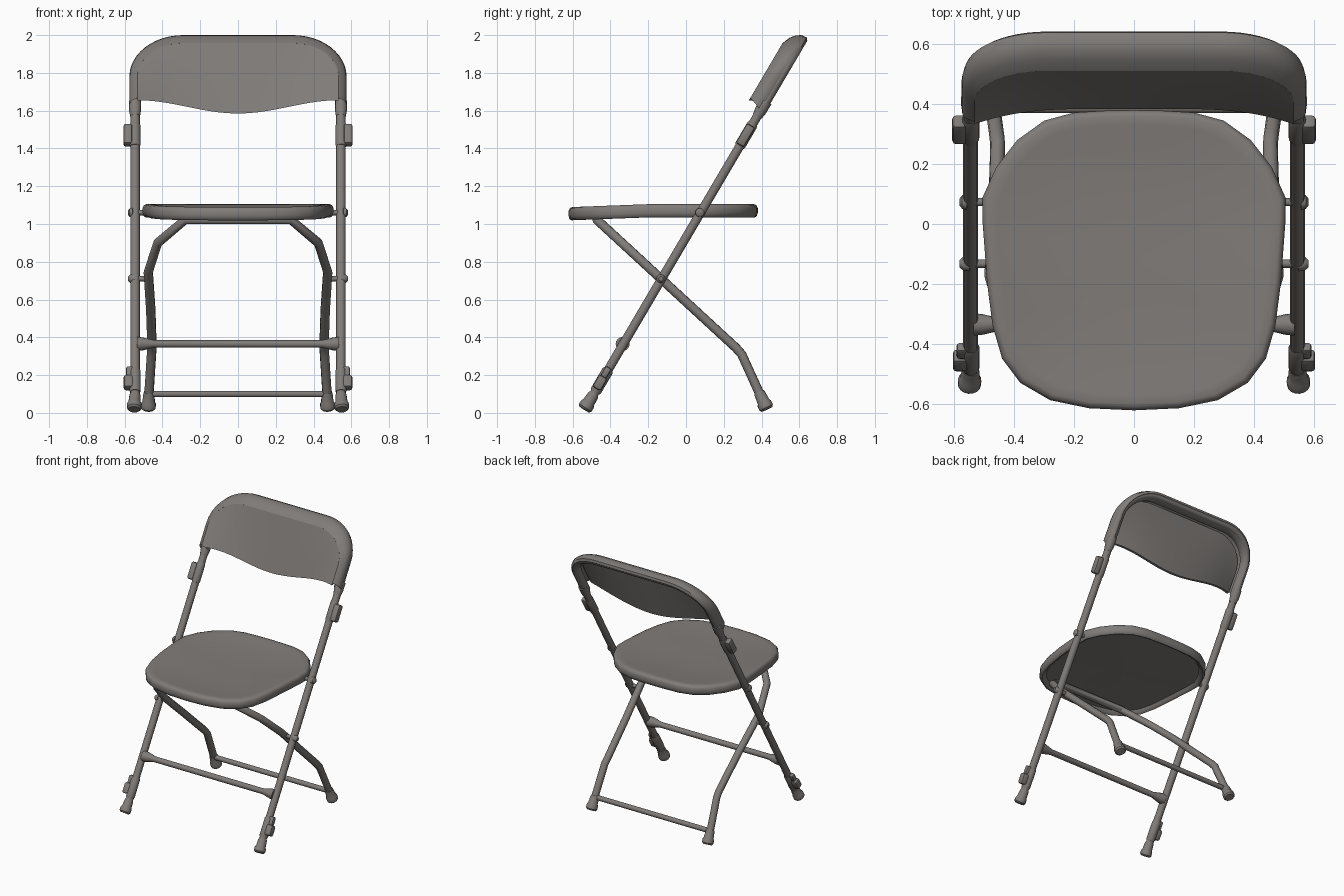
import bpy, bmesh, math
from mathutils import Vector

cube = bpy.data.objects.get("Cube")
if cube:
    bpy.data.objects.remove(cube)

mat = bpy.data.materials.new("warm grey")
mat.use_nodes = True
GREY = (0.215, 0.2, 0.19, 1)
mat.diffuse_color = GREY
mat.node_tree.nodes["Principled BSDF"].inputs["Base Color"].default_value = GREY

LEAN = 0.588                    # backward slope of the front frame
TILT = -math.atan(LEAN)


def on_frame(x, z, d=0.0):
    """Point on the leaning frame plane, moved d along y."""
    return Vector((x, LEAN * z - 0.55 + d, z))


def finish(ob, angle=40):
    ob.data.materials.clear()
    ob.data.materials.append(mat)
    bpy.ops.object.select_all(action='DESELECT')
    ob.select_set(True)
    bpy.context.view_layer.objects.active = ob
    bpy.ops.object.shade_smooth_by_angle(angle=math.radians(angle))
    return ob


def from_bmesh(name, bm, angle=40):
    bmesh.ops.recalc_face_normals(bm, faces=bm.faces)
    me = bpy.data.meshes.new(name)
    bm.to_mesh(me)
    bm.free()
    ob = bpy.data.objects.new(name, me)
    bpy.context.collection.objects.link(ob)
    return finish(ob, angle)


def tube(name, points, radius):
    cu = bpy.data.curves.new(name, 'CURVE')
    cu.dimensions = '3D'
    cu.bevel_depth = radius
    cu.bevel_resolution = 3
    cu.use_fill_caps = True
    sp = cu.splines.new('POLY')
    sp.points.add(len(points) - 1)
    for p, co in zip(sp.points, points):
        p.co = (*co, 1)
    ob = bpy.data.objects.new(name, cu)
    bpy.context.collection.objects.link(ob)
    bpy.ops.object.select_all(action='DESELECT')
    ob.select_set(True)
    bpy.context.view_layer.objects.active = ob
    bpy.ops.object.convert(target='MESH')
    return finish(bpy.context.view_layer.objects.active)


def skin(bm, rings, closed):
    """Join rows of points with quads."""
    rows = [[bm.verts.new(p) for p in r] for r in rings]
    n = len(rows[0])
    for a, b in zip(rows, rows[1:]):
        for i in range(n if closed else n - 1):
            j = (i + 1) % n
            bm.faces.new((a[i], a[j], b[j], b[i]))
    return rows


def lathe(name, start, end, profile, sides=16):
    """Round part along an axis; profile is (fraction, radius)."""
    start, end = Vector(start), Vector(end)
    turn = (end - start).to_track_quat('Z', 'Y')
    bm = bmesh.new()
    rings = []
    for t, r in profile:
        c = start.lerp(end, t)
        rings.append([c + turn @ Vector((r * math.cos(a), r * math.sin(a), 0))
                      for a in (i * math.tau / sides for i in range(sides))])
    rows = skin(bm, rings, True)
    bm.faces.new(rows[0])
    bm.faces.new(rows[-1])
    return from_bmesh(name, bm)


def block(name, centre, size, bevel):
    bm = bmesh.new()
    bmesh.ops.create_cube(bm, size=1)
    bmesh.ops.scale(bm, vec=size, verts=bm.verts)
    bmesh.ops.bevel(bm, geom=bm.edges[:], offset=bevel, segments=2, affect='EDGES', profile=0.5)
    ob = from_bmesh(name, bm)
    ob.location = centre
    ob.rotation_euler.x = TILT
    return ob


# Rounded arch shared by frame and backrest rim
CX, CZ, RX, RZ = 0.29, 1.78, 0.285, 0.22


def arch(inset, bottom):
    half = [(CX + RX - inset, bottom), (CX + RX - inset, (bottom + CZ) / 2)]
    for i in range(13):
        a = math.pi / 2 * i / 12
        half.append((CX + (RX - inset) * math.cos(a), CZ + (RZ - inset) * math.sin(a)))
    half.append((CX / 2, CZ + RZ - inset))
    return half + [(-x, z) for x, z in reversed(half)]


# Front frame
tube("front_frame", [on_frame(x, z, 0.004) for x, z in arch(0.03, 0.06)], 0.025)

# Backrest rim rolled around the frame
rim_profile = [(0.042, -0.09), (0.014, -0.07), (0.002, -0.045), (0, -0.015), (0.012, 0.02),
               (0.03, 0.034), (0.052, 0.025), (0.062, 0), (0.055, -0.03)]
bm = bmesh.new()
skin(bm, [[on_frame(x, z, d) for x, z in arch(k, 1.605 - 0.7 * d)] for k, d in rim_profile], False)
from_bmesh("backrest_rim", bm, 50)

# Backrest panel, dished towards the bottom centre
HALF, INSET = 0.533, 0.042
bm = bmesh.new()
layers = []
for depth in (0, 0.018):
    rows = []
    for i in range(33):
        u = math.sin(math.pi / 2 * (i / 16 - 1))
        x = u * HALF
        e = max(0, (abs(x) - CX) / (HALF - CX))
        top = CZ + (RZ - INSET) * math.sqrt(max(0, 1 - e * e))
        low = 1.585 + 0.035 * (1 - math.cos(math.pi * u))
        row = []
        for j in range(9):
            v = j / 8
            d = -0.09 + 0.092 * (1 - v) * (1 - u * u) + depth
            row.append(on_frame(x, low + (top - low) * v, d))
        rows.append(row)
    layers.append(skin(bm, rows, False))
front, back = layers
for a, b in zip(front, front[1:]):
    i = front.index(a)
    c, d = back[i], back[i + 1]
    bm.faces.new((a[0], b[0], d[0], c[0]))
    bm.faces.new((a[-1], b[-1], d[-1], c[-1]))
from_bmesh("backrest_panel", bm)

# Seat: concentric rings of one rounded outline, hollow below
half = [(0.1, 0.378), (0.2, 0.372), (0.3, 0.345), (0.39, 0.28), (0.46, 0.19), (0.505, 0.09),
        (0.505, 0), (0.49, -0.2), (0.472, -0.34), (0.44, -0.45), (0.38, -0.53),
        (0.28, -0.588), (0.15, -0.615)]
outline = [(0, 0.38)] + half + [(0, -0.622)] + [(-x, y) for x, y in reversed(half)]
seat_rings = [(0.05, 1.05), (0.5, 1.055), (0.92, 1.06), (0.945, 1.04), (0.97, 1.035), (0.99, 1.042),
              (1, 1.06), (1, 1.085), (0.985, 1.1), (0.96, 1.105), (0.9, 1.102),
              (0.75, 1.093), (0.5, 1.084), (0.25, 1.08), (0.05, 1.079)]
MID = -0.12
bm = bmesh.new()
rings = []
for s, z in seat_rings:
    ring = []
    for x, y in outline:
        py = MID + (y - MID) * s
        ring.append((x * s, py, z - 0.016 * max(0, (-0.2 - py) / 0.42)))
    rings.append(ring)
rows = skin(bm, rings, True)
bm.faces.new(rows[0])
bm.faces.new(rows[-1])
from_bmesh("seat", bm, 50)

# Rear leg hoop, running under the seat front
def rear_y(z):
    return -0.48 + (1.03 - z) * 1.086

leg = [(0.28, 1.022), (0.425, 0.9), (0.475, 0.745), (0.462, 0.55), (0.455, 0.345)]
side = [Vector((x, rear_y(z), z)) for x, z in leg]
side += [Vector((0.458, 0.295, 0.31)), Vector((0.472, 0.395, 0.09))]
tube("rear_leg_hoop", [Vector((-p.x, p.y, p.z)) for p in reversed(side)] + side, 0.025)
tube("rear_crossbar", [(-0.465, 0.388, 0.1), (0.465, 0.388, 0.1)], 0.018)

# Front crossbar with flared ends
lathe("front_crossbar", on_frame(-0.535, 0.365), on_frame(0.535, 0.365),
      [(0, 0.037), (0.025, 0.035), (0.085, 0.02), (0.915, 0.02), (0.975, 0.035), (1, 0.037)])

foot = [(0, 0.027), (0.1, 0.03), (0.55, 0.033), (0.65, 0.039), (0.9, 0.039), (1, 0.03)]
for label, s in (("left", 1), ("right", -1)):
    # Rubber feet
    lathe(label + "_front_foot", on_frame(s * 0.545, 0.1, 0.004), on_frame(s * 0.55, 0.018), foot)
    lathe(label + "_rear_foot", (s * 0.471, 0.387, 0.11), (s * 0.475, 0.429, 0.018), foot)
    # Stacking clips with their sleeves
    lathe(label + "_upper_sleeve", on_frame(s * 0.545, 1.41, 0.004), on_frame(s * 0.545, 1.53, 0.004),
          [(0, 0.026), (0.08, 0.029), (0.92, 0.029), (1, 0.026)])
    block(label + "_upper_clip", on_frame(s * 0.583, 1.47), (0.048, 0.05, 0.12), 0.012)
    lathe(label + "_lower_sleeve", on_frame(s * 0.545, 0.11, 0.004), on_frame(s * 0.545, 0.23, 0.004),
          [(0, 0.027), (0.08, 0.03), (0.92, 0.03), (1, 0.026)])
    block(label + "_lower_clip", on_frame(s * 0.58, 0.16), (0.05, 0.05, 0.075), 0.012)
    block(label + "_lower_tab", on_frame(s * 0.572, 0.215), (0.04, 0.035, 0.06), 0.01)
    # Pivot rivets to the seat and rear legs
    for part, z, inner in (("seat_pivot", 1.06, 0.495), ("leg_pivot", 0.71, 0.465)):
        lathe(label + "_" + part, on_frame(s * inner, z), on_frame(s * 0.582, z),
              [(0, 0.014), (0.7, 0.014), (0.72, 0.026), (0.9, 0.023), (1, 0.012)], 12)
    # Collar under the backrest
    lathe(label + "_collar", on_frame(s * 0.545, 1.57, 0.004), on_frame(s * 0.545, 1.65, 0.004),
          [(0, 0.026), (0.4, 0.032), (1, 0.032)])
